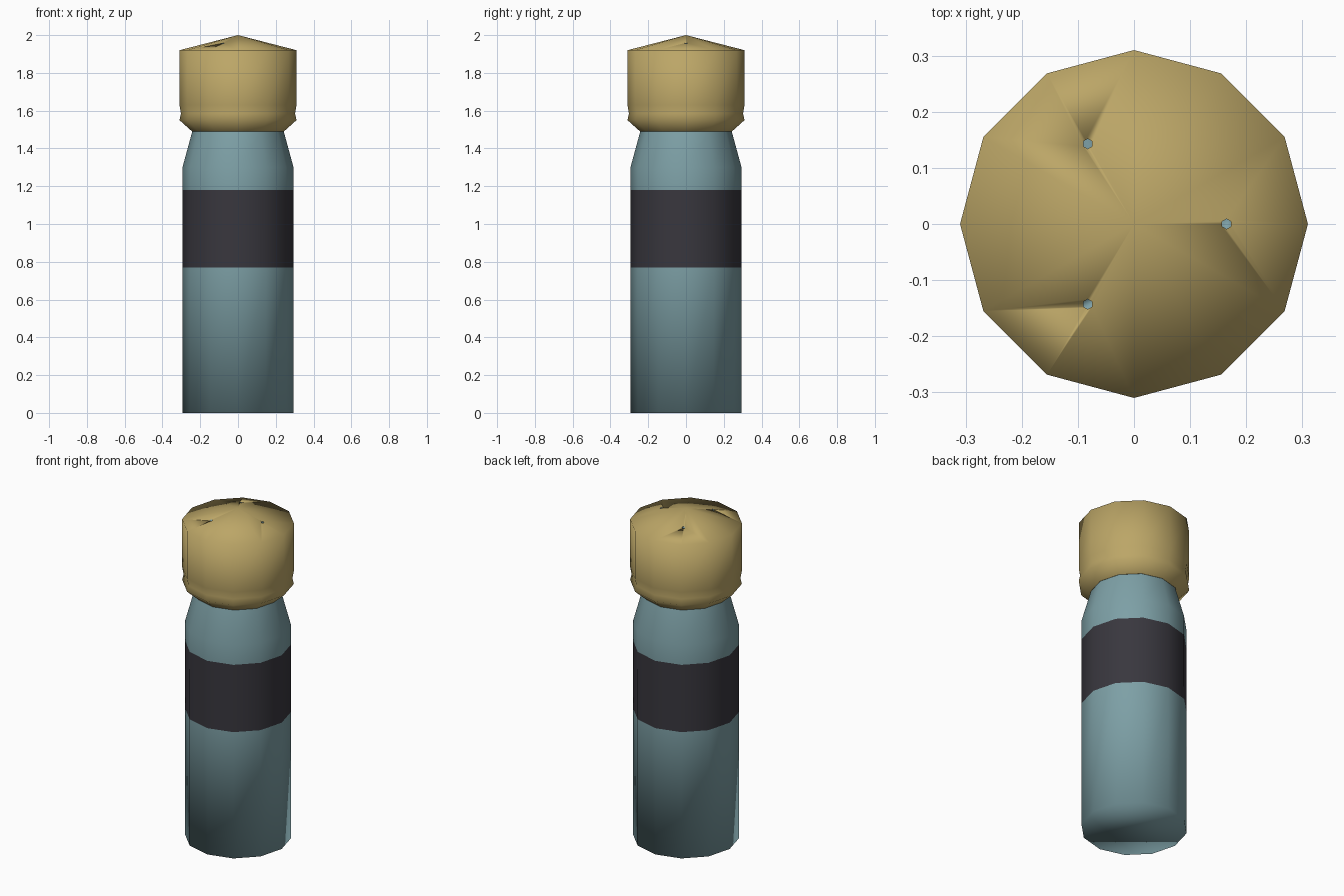
import bpy, bmesh, math

SIDES = 12

cube = bpy.data.objects.get("Cube")
if cube:
    bpy.data.objects.remove(cube)


def material(name, rgb):
    m = bpy.data.materials.new(name)
    m.use_nodes = True
    m.diffuse_color = (*rgb, 1)
    bsdf = next(n for n in m.node_tree.nodes if n.type == 'BSDF_PRINCIPLED')
    bsdf.inputs["Base Color"].default_value = (*rgb, 1)
    return m


teal = material("muted teal", (0.205, 0.35, 0.38))
charcoal = material("charcoal", (0.040, 0.038, 0.048))
gold = material("dull gold", (0.50, 0.38, 0.135))


def add_object(name, bm, materials):
    mesh = bpy.data.meshes.new(name)
    bm.to_mesh(mesh)
    bm.free()
    for m in materials:
        mesh.materials.append(m)
    obj = bpy.data.objects.new(name, mesh)
    bpy.context.collection.objects.link(obj)
    return obj


def lathe(profile, close_bottom=True):
    """Revolve (radius, height) points; a zero radius makes an apex."""
    bm = bmesh.new()
    rings = []
    for r, z in profile:
        if r == 0:
            rings.append([bm.verts.new((0, 0, z))] * SIDES)
        else:
            angles = [math.tau * i / SIDES for i in range(SIDES)]
            rings.append([bm.verts.new((r * math.cos(a), r * math.sin(a), z)) for a in angles])
    for low, high in zip(rings, rings[1:]):
        for i in range(SIDES):
            j = (i + 1) % SIDES
            corners = [low[i], low[j], high[j], high[i]]
            bm.faces.new(list(dict.fromkeys(corners)))
    if close_bottom:
        bm.faces.new(rings[0][::-1])
    for f in bm.faces:
        f.smooth = True
    return bm


# Bottle body with a dark band around the middle
bm = lathe([(0.295, 0), (0.295, 0.77), (0.294, 1.18), (0.294, 1.30), (0.242, 1.49)])
for f in bm.faces:
    f.material_index = int(0.77 < f.calc_center_median().z < 1.18)
add_object("bottle_body", bm, [teal, charcoal])

# Lid with a lip and a shallow conical top; its hidden underside stays crisp
bm = lathe([(0.243, 1.49), (0.31, 1.55), (0.302, 1.585), (0.31, 1.63), (0.31, 1.92), (0, 2.0)])
for e in bm.edges:
    if all(v.co.z < 1.5 for v in e.verts):
        e.smooth = False
lid = add_object("shaker_lid", bm, [gold, teal])

# Three small pouring holes cut into the lid
bm = bmesh.new()
for k in range(3):
    a = math.tau * k / 3
    drill = bmesh.ops.create_cone(bm, cap_ends=True, segments=6, radius1=0.009,
                                  radius2=0.009, depth=0.08)
    bmesh.ops.translate(bm, verts=drill["verts"],
                        vec=(0.165 * math.cos(a), 0.165 * math.sin(a), 1.98))
drills = add_object("hole_cutter", bm, [teal])
drills.hide_render = True
cut = lid.modifiers.new("holes", 'BOOLEAN')
cut.object = drills
cut.operation = 'DIFFERENCE'
cut.solver = 'EXACT'
cut.material_mode = 'TRANSFER'
bpy.context.view_layer.update()
graph = bpy.context.evaluated_depsgraph_get()
holed = bpy.data.meshes.new_from_object(lid.evaluated_get(graph))
lid.modifiers.clear()
lid.data = holed
bpy.data.objects.remove(drills)
for p in lid.data.polygons:
    p.use_smooth = True
